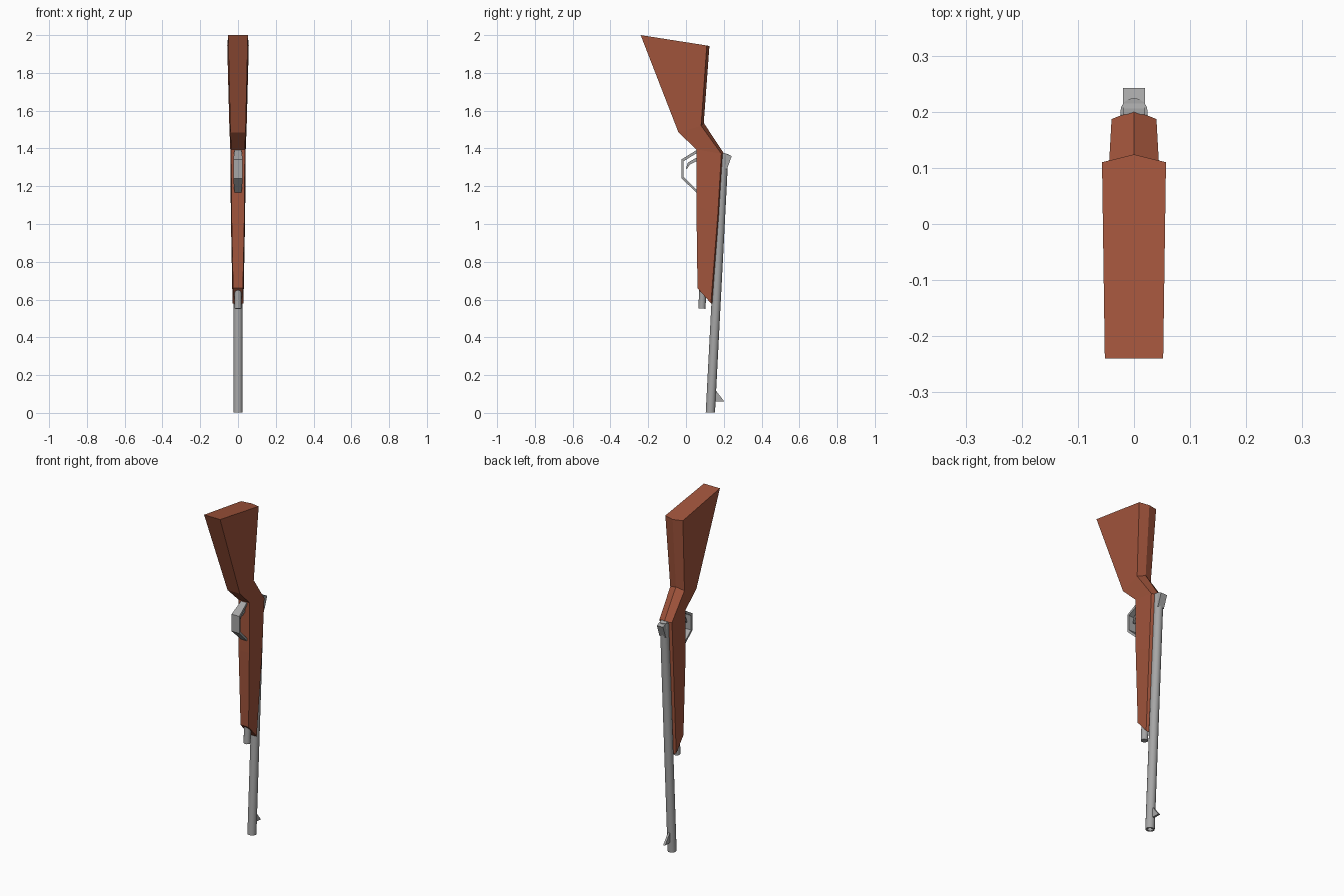
import bpy, bmesh, math
from mathutils import Vector

if "Cube" in bpy.data.objects:
    bpy.data.objects.remove(bpy.data.objects["Cube"])


def material(name, rgb):
    m = bpy.data.materials.new(name)
    m.diffuse_color = (*rgb, 1)
    m.use_nodes = True
    m.node_tree.nodes["Principled BSDF"].inputs["Base Color"].default_value = m.diffuse_color
    return m


WOOD = material("reddish_wood", (0.36, 0.09, 0.045))
STEEL = material("grey_steel", (0.38, 0.38, 0.38))


def loft(name, rings, mat, closed=True):
    """Skin a list of equal-length point rings, capping both ends if asked."""
    bm = bmesh.new()
    vs = [[bm.verts.new(p) for p in r] for r in rings]
    n = len(rings[0])
    for a, b in zip(vs, vs[1:]):
        for i in range(n):
            j = (i + 1) % n
            bm.faces.new((a[i], a[j], b[j], b[i]))
    if closed:
        bm.faces.new(vs[0])
        bm.faces.new(vs[-1])
    bmesh.ops.recalc_face_normals(bm, faces=bm.faces)
    me = bpy.data.meshes.new(name)
    bm.to_mesh(me)
    bm.free()
    me.materials.append(mat)
    ob = bpy.data.objects.new(name, me)
    bpy.context.collection.objects.link(ob)
    return ob


def plate(name, profile, half, mat):
    """Extrude a (y, z) profile across x."""
    return loft(name, [[(x, y, z) for y, z in profile] for x in (-half, half)], mat)


def smooth(ob):
    bpy.ops.object.select_all(action='DESELECT')
    ob.select_set(True)
    bpy.context.view_layer.objects.active = ob
    bpy.ops.object.shade_smooth_by_angle(angle=math.radians(50))


def circle(c, axis, r, n):
    u = Vector((1, 0, 0))
    v = axis.cross(u).normalized()
    return [c + r * (math.cos(t) * u + math.sin(t) * v)
            for t in (2 * math.pi * i / n for i in range(n))]


# stock: five-sided sections, (front y, z, half width), (shoulder y, z, half width), (ridge y, z)
sections = [
    ((-0.24, 2.00, 0.052), (0.11, 1.945, 0.057), (0.124, 1.942)),
    ((-0.04, 1.485, 0.040), (0.08, 1.52, 0.046), (0.094, 1.535)),
    ((0.055, 1.395, 0.036), (0.187, 1.372, 0.040), (0.203, 1.37)),
    ((0.055, 1.10, 0.035), (0.168, 1.05, 0.038), (0.182, 1.05)),
    ((0.061, 0.66, 0.026), (0.132, 0.58, 0.029), (0.143, 0.57)),
]
loft("stock", [[(-fw, fy, fz), (fw, fy, fz), (sw, sy, sz), (0, ry, rz), (-sw, sy, sz)]
               for (fy, fz, fw), (sy, sz, sw), (ry, rz) in sections], WOOD)

# barrel with a bored muzzle
low, high = Vector((0, 0.129, 0.002)), Vector((0, 0.200, 1.372))
axis = (high - low).normalized()
barrel = loft("barrel", [circle(c, axis, r, 16) for c, r in (
    (low + axis * 0.06, 0.001), (low + axis * 0.06, 0.015), (low, 0.015),
    (low, 0.0245), (high, 0.0245), (high, 0.001))], STEEL)
smooth(barrel)

# short rod showing under the fore end
rod_low = Vector((0, 0.084, 0.552))
smooth(loft("under_rod", [circle(rod_low + axis * d, axis, 0.019, 12) for d in (0, 0.16)], STEEL))

# sights
plate("rear_sight", [(0.195, 1.375), (0.206, 1.375), (0.242, 1.36), (0.217, 1.29), (0.20, 1.29)], 0.02, STEEL)
plate("front_sight", [(0.145, 0.125), (0.157, 0.12), (0.203, 0.06), (0.145, 0.062)], 0.006, STEEL)

# trigger guard: bent strap, narrower at its ends; (outer y, z), (inner y, z), half width
strap = [((0.062, 1.395), (0.062, 1.378), 0.018), ((-0.024, 1.342), (-0.012, 1.333), 0.025),
         ((-0.024, 1.242), (-0.012, 1.248), 0.025), ((0.062, 1.160), (0.062, 1.176), 0.018)]
loft("trigger_guard", [[(-w, *o), (w, *o), (w, *i), (-w, *i)] for o, i, w in strap], STEEL)

# trigger
plate("trigger", [(0.062, 1.355), (0.01, 1.325), (-0.002, 1.29), (0.008, 1.295),
                  (0.02, 1.315), (0.062, 1.335)], 0.007, STEEL)
